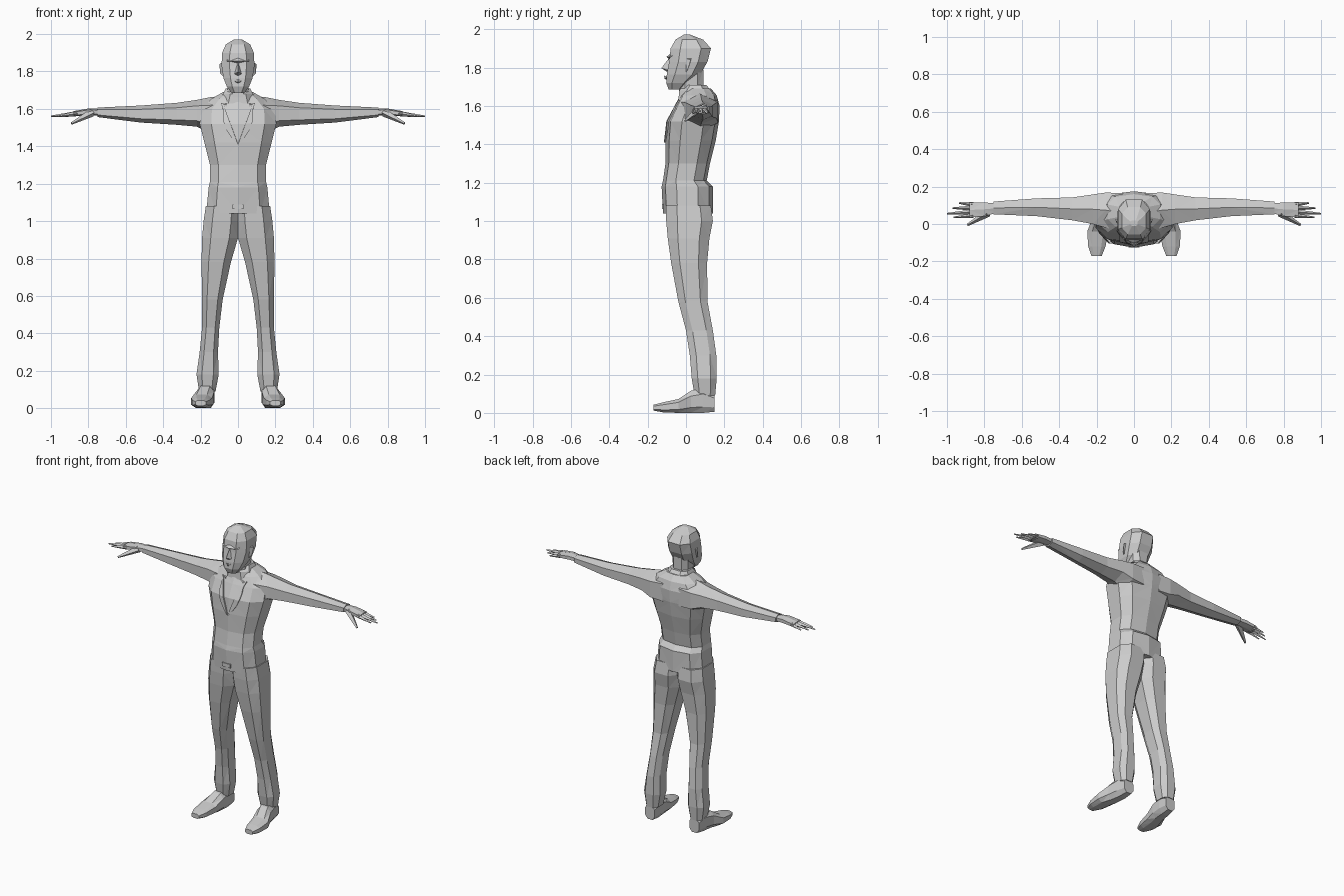
import bpy, bmesh, math
from mathutils import Vector
from mathutils.bvhtree import BVHTree

default_cube = bpy.data.objects.get("Cube")
if default_cube:
    bpy.data.objects.remove(default_cube, do_unlink=True)

# One plain colour for the whole figure
grey = bpy.data.materials.new("light grey")
grey.use_nodes = True
colour = (0.6, 0.6, 0.6, 1)
grey.diffuse_color = colour
shader = next(n for n in grey.node_tree.nodes if n.type == "BSDF_PRINCIPLED")
shader.inputs["Base Color"].default_value = colour
shader.inputs["Roughness"].default_value = 0.8

SIDES = (("left", 1), ("right", -1))


def finish(name, bm, side=1):
    """Turn a bmesh into a flat-shaded object, mirrored in x when side is -1."""
    for vert in bm.verts:
        vert.co.x *= side
    bmesh.ops.recalc_face_normals(bm, faces=bm.faces)
    mesh = bpy.data.meshes.new(name)
    bm.to_mesh(mesh)
    bm.free()
    mesh.materials.append(grey)
    obj = bpy.data.objects.new(name, mesh)
    bpy.context.collection.objects.link(obj)
    return obj


def loft(name, axis, sections, sides=8, square=0.75, side=1):
    """Skin rounded cross-sections: (position, low a, high a, low b, high b)."""
    bm = bmesh.new()
    rings = []
    power = lambda v: math.copysign(abs(v) ** square, v)
    angles = [math.tau * (i + 0.5) / sides for i in range(sides)]
    wide = max(power(math.cos(a)) for a in angles)
    tall = max(power(math.sin(a)) for a in angles)
    for pos, a0, a1, b0, b1 in sections:
        ring = []
        for angle in angles:
            a = (a0 + a1) / 2 + (a1 - a0) / 2 * power(math.cos(angle)) / wide
            b = (b0 + b1) / 2 + (b1 - b0) / 2 * power(math.sin(angle)) / tall
            point = {"x": (pos, a, b), "y": (a, pos, b), "z": (a, b, pos)}[axis]
            ring.append(bm.verts.new(point))
        rings.append(ring)
    for low, high in zip(rings, rings[1:]):
        for i in range(sides):
            j = (i + 1) % sides
            bm.faces.new((low[i], low[j], high[j], high[i]))
    bm.faces.new(rings[0])
    bm.faces.new(rings[-1])
    bmesh.ops.triangulate(bm, faces=bm.faces)
    return finish(name, bm, side)


def body_loft(name, sections, **options):
    """Upright loft that is symmetric in x: (z, half width, front, back)."""
    return loft(name, "z", [(z, -w, w, f, b) for z, w, f, b in sections], **options)


def spike(name, start, end, width, side):
    """Tapered four-sided finger."""
    start, end = Vector(start), Vector(end)
    along = end - start
    bm = bmesh.new()
    bmesh.ops.create_cone(bm, cap_ends=True, segments=4, radius1=width,
                          radius2=width * 0.3, depth=along.length)
    bmesh.ops.transform(bm, matrix=along.to_track_quat("Z", "Y").to_matrix().to_4x4(),
                        verts=bm.verts)
    bmesh.ops.translate(bm, vec=(start + end) / 2, verts=bm.verts)
    return finish(name, bm, side)


def wedge(name, points, side=1):
    """Convex solid around a few points."""
    bm = bmesh.new()
    for point in points:
        bm.verts.new(point)
    bmesh.ops.convex_hull(bm, input=bm.verts)
    return finish(name, bm, side)


# Jacket: flared skirt, narrow waist, broad chest and sloping shoulders
jacket = body_loft("jacket", [
    (1.04, 0.17, -0.12, 0.14),
    (1.18, 0.157, -0.127, 0.14),
    (1.21, 0.15, -0.12, 0.108),
    (1.3, 0.15, -0.107, 0.125),
    (1.42, 0.18, -0.107, 0.155),
    (1.52, 0.205, -0.1, 0.172),
    (1.6, 0.2, -0.06, 0.175),
    (1.655, 0.14, -0.03, 0.16),
    (1.69, 0.08, 0, 0.13),
], sides=10)

# Collar and neck
body_loft("collar", [
    (1.63, 0.1, -0.04, 0.14),
    (1.68, 0.08, -0.035, 0.13),
    (1.71, 0.065, -0.005, 0.105),
])
body_loft("neck", [
    (1.6, 0.065, -0.04, 0.1),
    (1.7, 0.055, -0.035, 0.09),
    (1.79, 0.06, -0.03, 0.09),
])

# Head, from chin to crown
body_loft("head", [
    (1.685, 0.035, -0.09, -0.02),
    (1.72, 0.06, -0.103, 0.02),
    (1.765, 0.078, -0.1, 0.075),
    (1.83, 0.088, -0.088, 0.112),
    (1.9, 0.085, -0.08, 0.13),
    (1.945, 0.065, -0.055, 0.09),
    (1.972, 0.02, -0.01, 0.02),
])

# Face: nose, brow, lips and ears
wedge("nose", [(0, -0.088, 1.85), (-0.022, -0.09, 1.785), (0.022, -0.09, 1.785),
               (0, -0.128, 1.797), (0, -0.1, 1.778)])
wedge("lips", [(-0.03, -0.097, 1.75), (0.03, -0.097, 1.75), (0, -0.114, 1.758),
               (0, -0.112, 1.742), (0, -0.098, 1.735)])
for label, side in SIDES:
    wedge(label + "_brow", [(0, -0.08, 1.875), (0, -0.102, 1.855), (0, -0.085, 1.843),
                            (0.06, -0.06, 1.87), (0.06, -0.08, 1.855)], side)
    wedge(label + "_ear", [(0.08, -0.01, 1.85), (0.08, 0.03, 1.85), (0.08, 0, 1.775),
                           (0.1, 0.025, 1.84), (0.095, 0.01, 1.79)], side)

# Lapels: thin strips laid on the jacket front, meeting in a V
surface = bmesh.new()
surface.from_mesh(jacket.data)
tree = BVHTree.FromBMesh(surface)
surface.free()


def on_jacket(x, z):
    hit = tree.ray_cast(Vector((x, -1, z)), Vector((0, 1, 0)))[0]
    return hit + Vector((0, -0.004, 0))


for label, side in SIDES:
    bm = bmesh.new()
    rows = []
    steps = 6
    for i in range(steps + 1):
        t = i / steps
        z = 1.41 + 0.22 * t
        inner = 0.08 * t
        outer = inner + 0.035 * math.sin(math.pi * min(t + 0.05, 0.9))
        rows.append([bm.verts.new(on_jacket(x, z)) for x in (inner, outer)])
    for low, high in zip(rows, rows[1:]):
        bm.faces.new((low[0], low[1], high[1], high[0]))
    lapel = finish(label + "_lapel", bm, side)
    solid = lapel.modifiers.new("thickness", "SOLIDIFY")
    solid.thickness = 0.008
    solid.offset = 0

# Small buckle at the front hem
wedge("buckle", [(x, y, z) for x in (-0.03, 0.03) for y in (-0.126, -0.11)
                 for z in (1.065, 1.09)])

for label, side in SIDES:
    # Sleeve from the shoulder to the cuff
    loft(label + "_sleeve", "x", [
        (0.06, -0.045, 0.165, 1.46, 1.672),
        (0.15, -0.02, 0.168, 1.47, 1.662),
        (0.22, 0, 0.158, 1.505, 1.648),
        (0.33, 0.02, 0.142, 1.515, 1.632),
        (0.52, 0.042, 0.137, 1.527, 1.618),
        (0.75, 0.052, 0.12, 1.556, 1.607),
    ], sides=6, square=0.85, side=side)

    # Hand with four fingers and a thumb
    loft(label + "_palm", "x", [
        (0.73, 0.06, 0.11, 1.565, 1.6),
        (0.8, 0.042, 0.115, 1.565, 1.602),
        (0.88, 0.035, 0.115, 1.56, 1.588),
    ], sides=6, side=side)
    for finger, y, tip_y, tip_x in (("index", 0.045, 0.035, 0.965),
                                    ("middle", 0.065, 0.055, 1),
                                    ("ring", 0.085, 0.085, 0.97),
                                    ("little", 0.105, 0.112, 0.935)):
        spike(f"{label}_{finger}_finger", (0.86, y, 1.575), (tip_x, tip_y, 1.56),
              0.014, side)
    spike(label + "_thumb", (0.78, 0.06, 1.58), (0.89, -0.005, 1.522), 0.022, side)

    # Trouser leg, spreading outwards to the cuff
    loft(label + "_trouser_leg", "z", [
        (1.08, -0.01, 0.172, -0.105, 0.13),
        (1.0, -0.01, 0.184, -0.103, 0.14),
        (0.91, 0, 0.192, -0.095, 0.122),
        (0.78, 0.038, 0.195, -0.077, 0.11),
        (0.58, 0.082, 0.192, -0.04, 0.112),
        (0.43, 0.1, 0.192, 0, 0.14),
        (0.3, 0.107, 0.205, 0.02, 0.158),
        (0.18, 0.103, 0.222, 0.03, 0.16),
        (0.09, 0.12, 0.208, 0.045, 0.152),
    ], side=side)

    # Shoe, from the toe back to the heel
    loft(label + "_shoe", "y", [
        (-0.17, 0.172, 0.228, 0.012, 0.042),
        (-0.12, 0.152, 0.245, 0.003, 0.055),
        (-0.04, 0.138, 0.25, 0, 0.072),
        (0.025, 0.128, 0.225, 0, 0.115),
        (0.09, 0.125, 0.212, 0, 0.13),
        (0.148, 0.13, 0.2, 0.006, 0.1),
    ], side=side)
